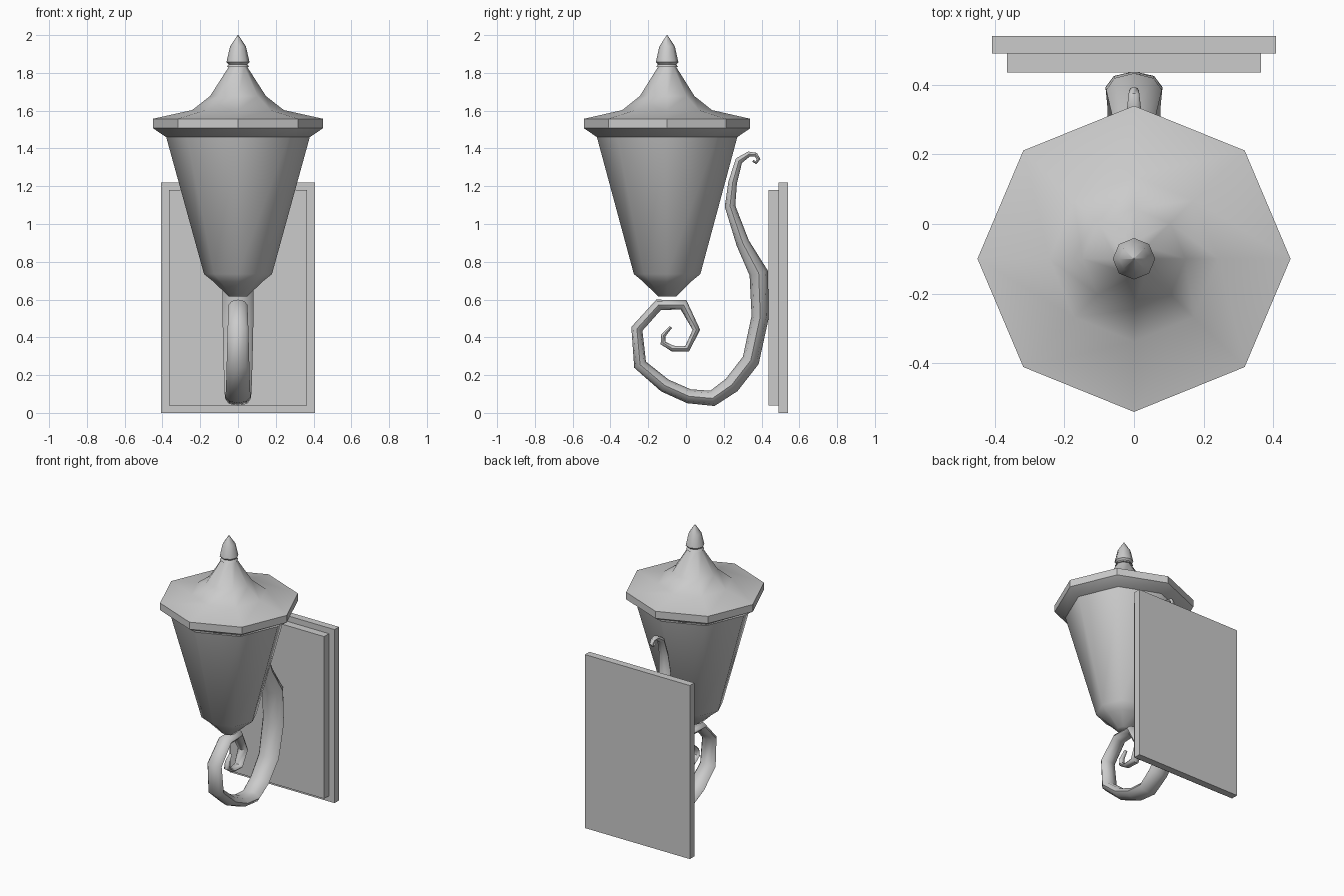
import bpy, math
from mathutils import Vector

if "Cube" in bpy.data.objects:
    bpy.data.objects.remove(bpy.data.objects["Cube"])

AXIS_Y = -0.10   # lantern axis
SIDES = 8


def finish(name, verts, faces, angle=None):
    me = bpy.data.meshes.new(name)
    me.from_pydata(verts, [], faces)
    me.update()
    ob = bpy.data.objects.new(name, me)
    bpy.context.collection.objects.link(ob)
    if angle:
        bpy.ops.object.select_all(action='DESELECT')
        ob.select_set(True)
        bpy.context.view_layer.objects.active = ob
        bpy.ops.object.shade_smooth_by_angle(angle=math.radians(angle))
    return ob


def skin(rings):
    """Join equal rings of points into a closed, capped tube."""
    n = len(rings[0])
    verts = [p for r in rings for p in r]
    faces = [(i * n + j, i * n + (j + 1) % n, (i + 1) * n + (j + 1) % n, (i + 1) * n + j)
             for i in range(len(rings) - 1) for j in range(n)]
    faces.append(tuple(reversed(range(n))))
    faces.append(tuple(range(len(verts) - n, len(verts))))
    return verts, faces


def lathe(name, profile, angle):
    """Octagonal turned part; profile runs from bottom to top as (radius, z)."""
    rings = [[(r * math.cos(a), AXIS_Y + 0.978 * r * math.sin(a), z)
              for a in (2 * math.pi * k / SIDES for k in range(SIDES))]
             for r, z in profile]
    return finish(name, *skin(rings), angle)


def sweep(name, path, angle):
    """Tapered bar in the yz plane; path holds (y, z, half thickness, half width)."""
    pts = [Vector((0, p[0], p[1])) for p in path]
    rings = []
    for i, (y, z, t, w) in enumerate(path):
        d1 = (pts[i] - pts[max(i - 1, 0)]).normalized()
        d2 = (pts[min(i + 1, len(pts) - 1)] - pts[i]).normalized()
        tan = (d1 + d2).normalized()
        nor = Vector((0, -tan.z, tan.y))
        rings.append([pts[i] + nor * t * math.sin(a) + Vector((w * math.cos(a), 0, 0))
                      for a in (2 * math.pi * k / SIDES for k in range(SIDES))])
    verts, faces = skin(rings)
    return finish(name, verts, [tuple(reversed(f)) for f in faces], angle)


def box(name, hx, y0, y1, z0, z1):
    ring = lambda z: [(-hx, y0, z), (hx, y0, z), (hx, y1, z), (-hx, y1, z)]
    return finish(name, *skin([ring(z0), ring(z1)]))


# Wall plate in two steps
box("wall_plate", 0.408, 0.49, 0.54, 0.0, 1.22)
box("wall_plate_panel", 0.365, 0.436, 0.49, 0.04, 1.18)

# Lantern body, roof and finial
lathe("lantern_body", [(0.048, 0.615), (0.13, 0.695), (0.18, 0.735), (0.38, 1.46)], 50)
lathe("roof", [(0.38, 1.46), (0.45, 1.507), (0.45, 1.557), (0.243, 1.603),
               (0.148, 1.677), (0.05, 1.83)], 40)
lathe("finial", [(0.06, 1.83), (0.05, 1.845), (0.061, 1.857), (0.042, 1.94), (0.002, 2.0)], 50)

# Scrolled bracket, from the inner curl to the upper tip
sweep("scroll_bracket", [
    (-0.08, 0.455, 0.008, 0.012), (-0.12, 0.41, 0.012, 0.018), (-0.122, 0.37, 0.014, 0.022),
    (-0.07, 0.34, 0.016, 0.026), (0.006, 0.34, 0.018, 0.032), (0.055, 0.44, 0.02, 0.038),
    (-0.013, 0.572, 0.029, 0.045), (-0.145, 0.572, 0.03, 0.05), (-0.26, 0.445, 0.031, 0.055),
    (-0.243, 0.255, 0.035, 0.06), (-0.112, 0.145, 0.037, 0.063), (0.016, 0.088, 0.038, 0.066),
    (0.14, 0.077, 0.042, 0.069), (0.242, 0.148, 0.045, 0.073), (0.343, 0.278, 0.046, 0.077),
    (0.393, 0.51, 0.046, 0.082), (0.385, 0.74, 0.05, 0.08), (0.30, 0.90, 0.035, 0.06),
    (0.233, 1.095, 0.028, 0.045), (0.247, 1.22, 0.023, 0.034), (0.28, 1.335, 0.02, 0.026),
    (0.333, 1.37, 0.014, 0.02), (0.37, 1.367, 0.011, 0.016), (0.384, 1.343, 0.01, 0.014),
    (0.37, 1.325, 0.008, 0.012), (0.354, 1.335, 0.006, 0.01)], 50)
